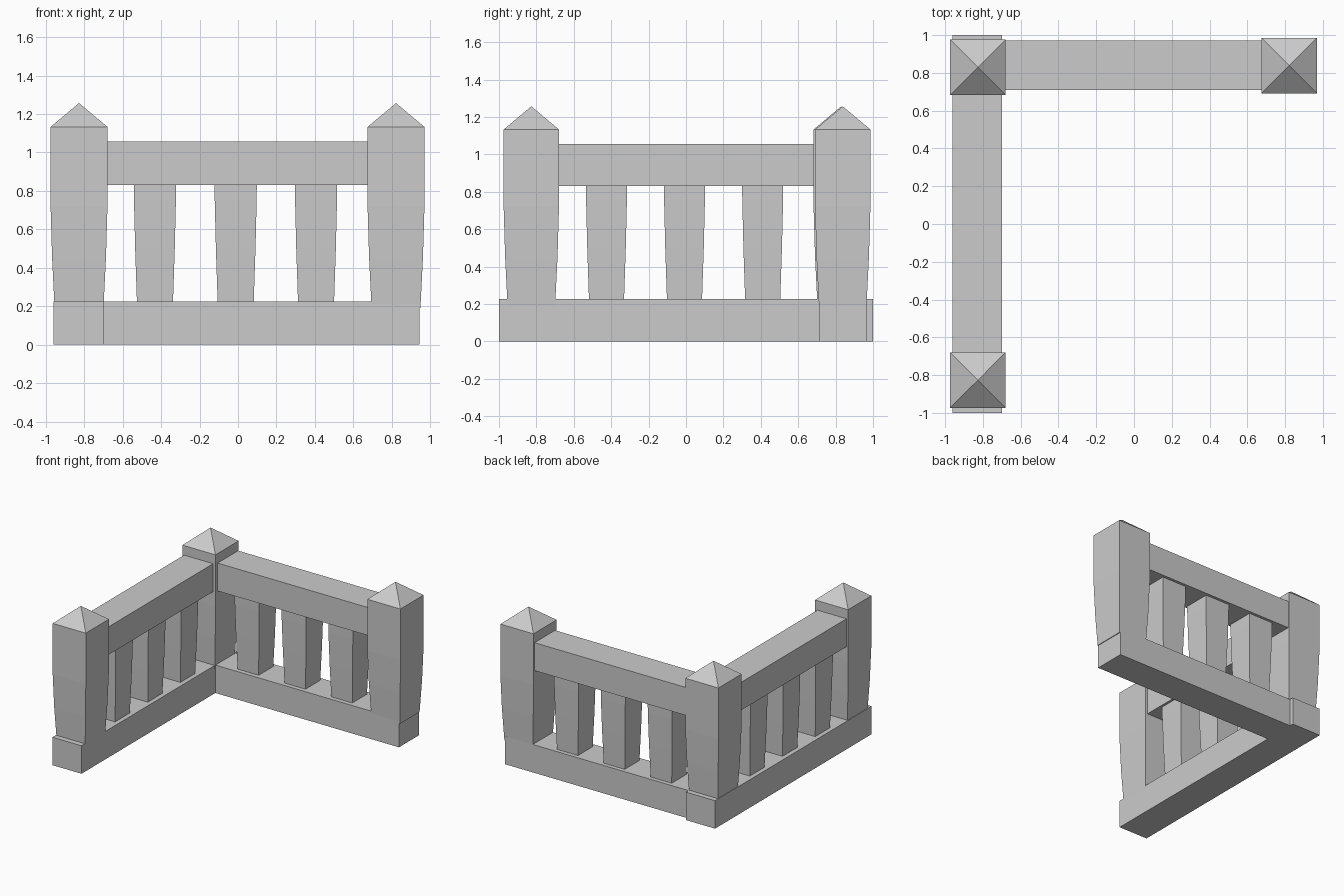
import bpy
import bmesh

if "Cube" in bpy.data.objects:
    bpy.data.objects.remove(bpy.data.objects["Cube"])


def make_object(name, bm):
    bmesh.ops.recalc_face_normals(bm, faces=bm.faces)
    mesh = bpy.data.meshes.new(name)
    bm.to_mesh(mesh)
    bm.free()
    obj = bpy.data.objects.new(name, mesh)
    bpy.context.collection.objects.link(obj)
    return obj


def box(name, x0, x1, y0, y1, z0, z1):
    bm = bmesh.new()
    bmesh.ops.create_cube(bm, size=1)
    for v in bm.verts:
        v.co = (x0 + (v.co.x + .5) * (x1 - x0),
                y0 + (v.co.y + .5) * (y1 - y0),
                z0 + (v.co.z + .5) * (z1 - z0))
    return make_object(name, bm)


def square_shaft(name, x, y, profile, apex=None):
    """Square column from (half width, height) rings, with optional pyramid cap."""
    bm = bmesh.new()
    corners = ((-1, -1), (1, -1), (1, 1), (-1, 1))
    rings = [[bm.verts.new((x + sx * h, y + sy * h, z)) for sx, sy in corners]
             for h, z in profile]
    for low, high in zip(rings, rings[1:]):
        for i in range(4):
            j = (i + 1) % 4
            bm.faces.new((low[i], low[j], high[j], high[i]))
    bm.faces.new(rings[0][::-1])
    if apex is None:
        bm.faces.new(rings[-1])
    else:
        tip = bm.verts.new((x, y, apex))
        for i in range(4):
            bm.faces.new((rings[-1][i], rings[-1][(i + 1) % 4], tip))
    return make_object(name, bm)


# Base beams
box("side_base", -0.96, -0.70, -1.0, 1.0, 0, 0.226)
box("back_base", -0.72, 0.943, 0.71, 0.967, 0, 0.226)

# Top rails, ending inside the posts
box("side_rail", -0.96, -0.70, -0.80, 0.80, 0.83, 1.056)
box("back_rail", -0.80, 0.80, 0.71, 0.972, 0.83, 1.056)

# Corner and end posts with pyramid caps
POST = ((0.127, 0.19), (0.140, 0.45), (0.148, 0.72), (0.148, 1.133))
for name, x, y in (("front_post", -0.827, -0.827),
                   ("corner_post", -0.827, 0.83),
                   ("right_post", 0.822, 0.838)):
    square_shaft(name, x, y, POST, apex=1.257)

# Tapered balusters
BALUSTER = ((0.093, 0.20), (0.103, 0.50), (0.109, 0.75), (0.110, 0.85))
for i, x in enumerate((-0.432, -0.012, 0.406)):
    square_shaft(f"back_baluster_{i + 1}", x, 0.84, BALUSTER)
for i, y in enumerate((-0.425, -0.008, 0.41)):
    square_shaft(f"side_baluster_{i + 1}", -0.83, y, BALUSTER)
